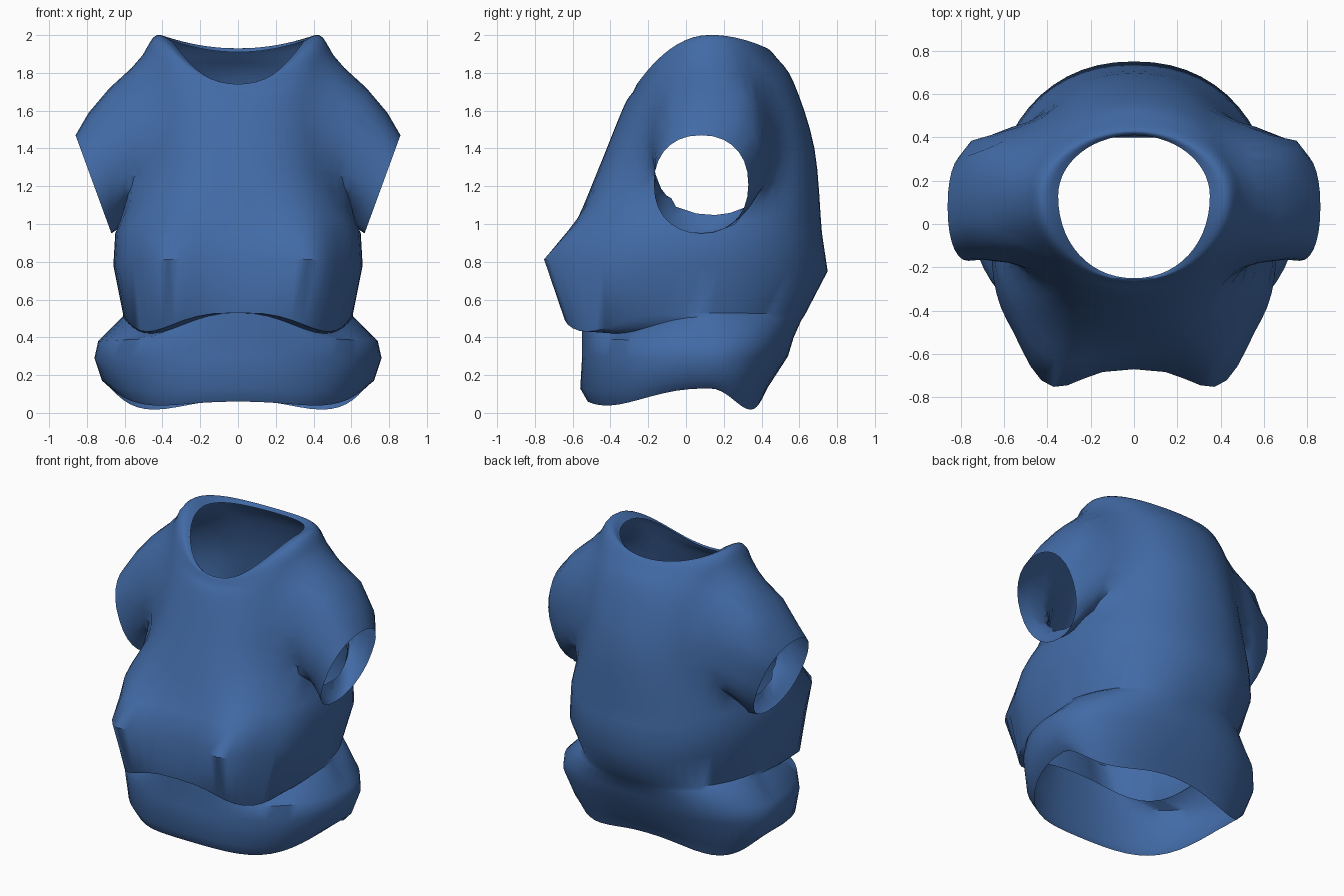
import bpy, bmesh, math

if "Cube" in bpy.data.objects:
    bpy.data.objects.remove(bpy.data.objects["Cube"])

cloth = bpy.data.materials.new("blue cloth")
cloth.diffuse_color = (0.054, 0.145, 0.38, 1)
cloth.use_nodes = True
cloth.node_tree.nodes["Principled BSDF"].inputs["Base Color"].default_value = cloth.diffuse_color
SEG = 56


def power(v, e):
    return math.copysign(abs(v) ** e, v)


def bump(v, centre, width):
    return math.exp(-((v - centre) / width) ** 2)


def clamp(v):
    return min(1, max(0, v))


def body_ring(zf, zs, zb, yf, yb, w):
    """Cross-section: rounded box in front, ellipse behind, height varying around."""
    band = yf > -.57 and zf < .54                      # loose band under the fold
    ym = .12 if band else -.02 + .15 * clamp((zs - .8) * 2)
    nf = 2.3 if band else 2.9 - .8 * clamp((zf - 1) * 1.6)
    nb = 2.2 - .2 * clamp((zf - 1.5) * 5)
    dip_f = -.05 * bump(zf, .06, .1) - .1 * bump(zf, .53, .06)
    dip_b = -.08 * bump(zb, .07, .08)
    bulge = 0 if band else .13 * bump(zf, .8, .2)
    pts = []
    for i in range(SEG):
        a = 2 * math.pi * i / SEG                      # 0 is the front centre
        c, s = math.cos(a), math.sin(a)
        front = c > 0
        e = 2 / (nf if front else nb)
        y = ym + (yf - ym if front else yb - ym) * abs(c) ** e
        z = zs + ((zf if front else zb) - zs) * c * c
        z += (dip_f if front else dip_b) * math.sin(2 * a) ** 2
        b = min(a, 2 * math.pi - a)
        if b < math.pi / 3.2:
            y -= bulge * math.sin(3.2 * b) ** 2
        pts.append((w * power(s, e), y, z))
    return pts


# heights at front, side, back; depth at front, back; half width
BODY = [
    (.06, .13, .07, -.52, .40, .67),
    (.13, .17, .13, -.56, .43, .72),
    (.30, .29, .30, -.55, .54, .76),
    (.40, .38, .40, -.55, .57, .74),
    (.53, .51, .49, -.55, .61, .61),
    (.53, .53, .52, -.65, .63, .61),     # overhanging fold
    (.82, .78, .75, -.67, .75, .66),
    (.96, .95, .95, -.60, .72, .65),
    (1.30, 1.25, 1.4, -.46, .68, .54),
    (1.62, 1.65, 1.75, -.33, .57, .54),
    (1.70, 1.90, 1.88, -.28, .48, .50),
    (1.74, 2.00, 1.93, -.26, .43, .43),
    (1.73, 1.97, 1.91, -.25, .41, .35),  # neck rim
]


def refine(rows, first, steps):
    """Add smooth in-between rows from row index first upward."""
    out = rows[:first]
    for k in range(first, len(rows) - 1):
        p0, p1, p2 = rows[k - 1], rows[k], rows[k + 1]
        p3 = rows[min(k + 2, len(rows) - 1)]
        for j in range(steps):
            t = j / steps
            out.append(tuple(
                b + .5 * t * (c - a + t * (2 * a - 5 * b + 4 * c - d + t * (3 * (b - c) + d - a)))
                for a, b, c, d in zip(p0, p1, p2, p3)))
    return out + [rows[-1]]


def skin(bm, rings):
    rows = [[bm.verts.new(p) for p in ring] for ring in rings]
    for lo, hi in zip(rows, rows[1:]):
        for i in range(len(lo)):
            j = (i + 1) % len(lo)
            bm.faces.new((lo[i], lo[j], hi[j], hi[i]))
    return rows


# armhole ellipse seen from the side
HY, HZ, RY, RZ = .14, 1.47, .34, .40


def hole_distance(p):
    return math.hypot((p.y - HY) / RY, (p.z - HZ) / RZ)


# top x, top z, bottom x, bottom z, front y, back y
SLEEVE = [
    (.68, 1.72, .60, 1.03, -.18, .46),
    (.79, 1.59, .64, .97, -.16, .41),
    (.86, 1.47, .67, .95, -.17, .33),
]


def sleeve_ring(side, tx, tz, bx, bz, yf, yb):
    pts = []
    for i in range(28):
        a = 2 * math.pi * i / 28 * side
        t = (1 + power(math.cos(a), .9)) / 2
        y = (yf + yb) / 2 + (yb - yf) / 2 * power(math.sin(a), .9)
        pts.append((side * (bx + (tx - bx) * t), y, bz + (tz - bz) * t))
    return pts


bm = bmesh.new()
skin(bm, [body_ring(*r) for r in refine(BODY, 7, 4)])

# cut the armholes
cut = [f for f in bm.faces
       if abs(f.calc_center_median().x) > .36 and hole_distance(f.calc_center_median()) < 1]
bmesh.ops.delete(bm, geom=cut, context='FACES')

# join each sleeve to its armhole
for side in (1, -1):
    hole = [e for e in bm.edges if e.is_boundary
            and all(v.co.x * side > .36 and v.co.z > .5 and hole_distance(v.co) < 1.5
                    for v in e.verts)]
    for v in {v for e in hole for v in e.verts}:
        d = hole_distance(v.co)
        v.co.y = HY + (v.co.y - HY) / d
        v.co.z = HZ + (v.co.z - HZ) / d
    first = skin(bm, [sleeve_ring(side, *r) for r in SLEEVE])[0]
    rim = [bm.edges.get((first[i - 1], first[i])) for i in range(len(first))]
    bmesh.ops.bridge_loops(bm, edges=hole + rim)

# soften the shoulder seam
soft = [v for v in bm.verts if not v.is_boundary and abs(v.co.x) > .38
        and .8 < hole_distance(v.co) < 1.25 and v.co.z > 1]
for _ in range(3):
    bmesh.ops.smooth_vert(bm, verts=soft, factor=.5,
                          use_axis_x=True, use_axis_y=True, use_axis_z=True)
bmesh.ops.recalc_face_normals(bm, faces=bm.faces)

mesh = bpy.data.meshes.new("shirt")
bm.to_mesh(mesh)
bm.free()
mesh.materials.append(cloth)
shirt = bpy.data.objects.new("shirt", mesh)
bpy.context.collection.objects.link(shirt)
shirt.select_set(True)
bpy.context.view_layer.objects.active = shirt
bpy.ops.object.shade_smooth_by_angle(angle=math.radians(50))
